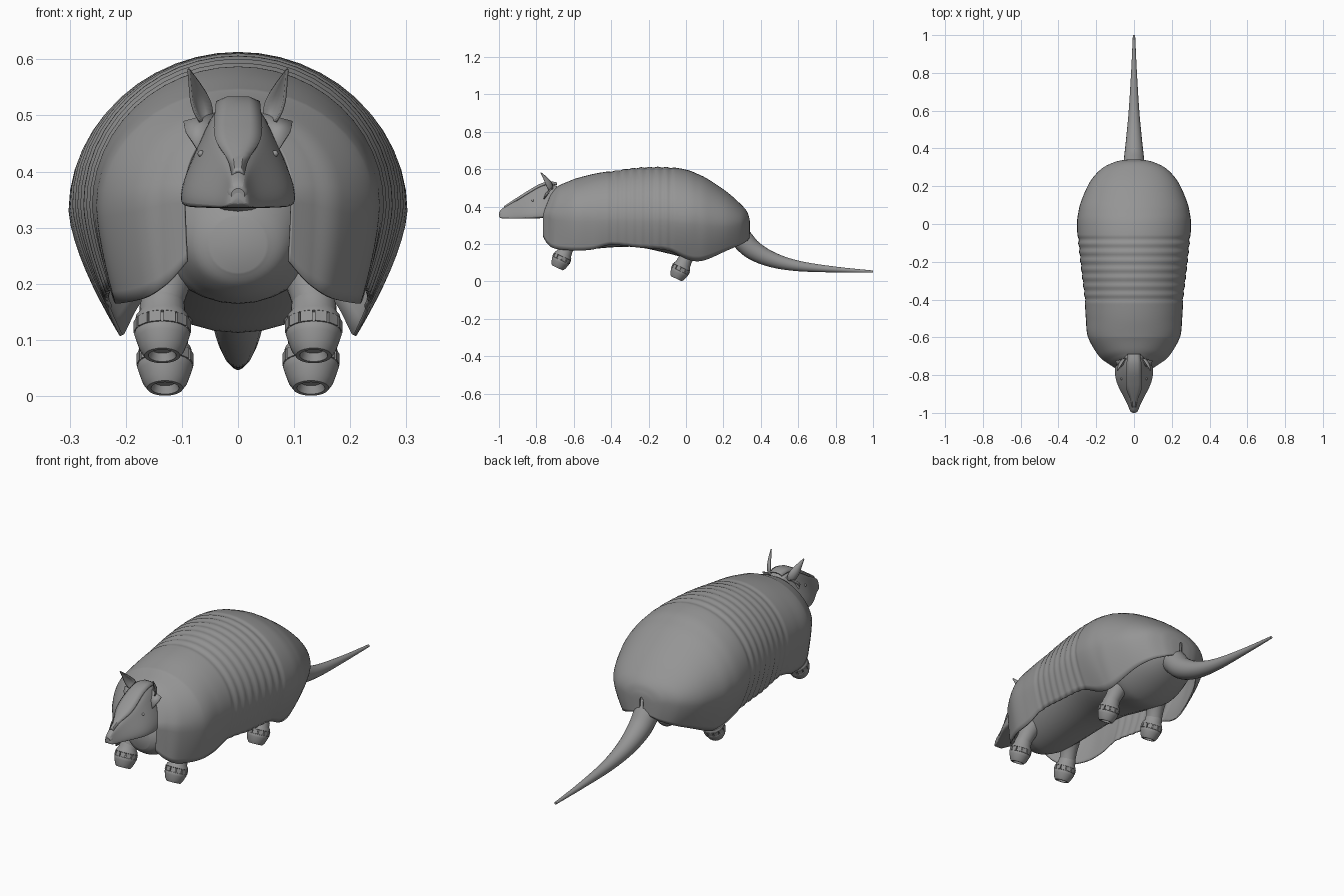
import bpy
import math
from mathutils import Vector, Matrix

cube = bpy.data.objects.get("Cube")
if cube:
    bpy.data.objects.remove(cube, do_unlink=True)

# One plain grey material
grey = bpy.data.materials.new("grey hide")
grey.use_nodes = True
grey.diffuse_color = (0.3, 0.3, 0.3, 1)
grey.node_tree.nodes["Principled BSDF"].inputs["Base Color"].default_value = (0.3, 0.3, 0.3, 1)


def finish(ob, angle=40):
    ob.data.materials.append(grey)
    bpy.ops.object.select_all(action='DESELECT')
    ob.select_set(True)
    bpy.context.view_layer.objects.active = ob
    bpy.ops.object.shade_smooth_by_angle(angle=math.radians(angle))
    return ob


def mesh(name, verts, faces, angle=40):
    me = bpy.data.meshes.new(name)
    me.from_pydata(verts, [], faces)
    me.update()
    ob = bpy.data.objects.new(name, me)
    bpy.context.collection.objects.link(ob)
    return finish(ob, angle)


def loft(name, rings, closed=True, caps=True, angle=40):
    n = len(rings[0])
    verts = [p for ring in rings for p in ring]
    faces = []
    for i in range(len(rings) - 1):
        for j in range(n if closed else n - 1):
            k = (j + 1) % n
            faces.append((i * n + j, i * n + k, (i + 1) * n + k, (i + 1) * n + j))
    if caps:
        faces.append(tuple(reversed(range(n))))
        faces.append(tuple(range(len(verts) - n, len(verts))))
    return mesh(name, verts, faces, angle)


def spline(keys, steps):
    """Smooth rows of numbers between the key rows."""
    out = []
    for i in range(len(keys) - 1):
        a, b, c, d = (keys[min(max(k, 0), len(keys) - 1)] for k in range(i - 1, i + 3))
        for s in range(steps):
            t = s / steps
            out.append([q + t * (r - p) / 2 + t * t * (p - 2.5 * q + 2 * r - s_ / 2)
                        + t ** 3 * (1.5 * (q - r) + (s_ - p) / 2)
                        for p, q, r, s_ in zip(a, b, c, d)])
    return out + [list(keys[-1])]


def modifier(ob, kind, **settings):
    m = ob.modifiers.new(kind.title(), kind)
    for key, value in settings.items():
        setattr(m, key, value)


def tube(name, points):
    rows = spline(points, 6)
    centres = [Vector(r[:3]) for r in rows]
    rings = []
    for i, row in enumerate(rows):
        along = centres[min(i + 1, len(rows) - 1)] - centres[max(i - 1, 0)]
        turn = along.to_track_quat('Z', 'X')
        rings.append([centres[i] + turn @ Vector((row[3] * math.cos(a), row[3] * math.sin(a), 0))
                      for a in (k * math.tau / 20 for k in range(20))])
    return loft(name, rings)


# Armoured shell: y, top, widest height, half width, rim height, rim tuck
shell_keys = [
    (-.765, .49, .36, .097, .24, .95), (-.74, .505, .36, .135, .2, .95),
    (-.70, .522, .35, .185, .175, .9), (-.60, .547, .34, .243, .165, .87),
    (-.50, .573, .34, .255, .17, .87), (-.40, .59, .34, .262, .195, .87),
    (-.25, .61, .34, .28, .18, .85), (-.10, .612, .34, .296, .165, .8),
    (0, .597, .33, .302, .12, .72), (.06, .575, .33, .295, .107, .71),
    (.12, .545, .32, .28, .12, .72), (.22, .477, .31, .235, .165, .75),
    (.29, .415, .31, .175, .195, .78), (.325, .375, .31, .11, .215, .8),
    (.338, .34, .3, .06, .23, .85), (.342, .315, .29, .01, .24, .9)]
rings = []
for y, top, mid, wide, rim, tuck in spline(shell_keys, 16):
    grow = 1
    if -.42 < y < -.06:
        grow -= .009 - .009 * math.cos((y + .42) / .045 * math.tau)
    half = []
    for k in range(9):
        t = 1 - k / 8
        half.append((wide * grow * (1 - (1 - tuck) * t ** 1.5), mid - t * (mid - rim)))
    for k in range(1, 13):
        a = k / 12 * math.pi / 2
        half.append((wide * grow * math.cos(a), mid + (top - mid) * grow * math.sin(a)))
    # The collar edge leans back towards the top
    lean = .4 * max(0, (-.6 - y) / .165)
    rings.append([(x, y + lean * max(0, z - mid), z) for x, z in half]
                 + [(-x, y + lean * max(0, z - mid), z) for x, z in half[-2::-1]])
shell = loft("shell", rings, closed=False, caps=False)
modifier(shell, 'SOLIDIFY', thickness=.006, offset=1)

# Soft body under the shell: y, centre height, half width, half height
body_keys = [(-.75, .27, .05, .05), (-.73, .275, .085, .08), (-.68, .3, .12, .13),
             (-.6, .33, .17, .165), (-.3, .35, .2, .165), (-.1, .33, .22, .18),
             (.03, .315, .22, .2), (.1, .305, .215, .185), (.2, .3, .18, .14),
             (.28, .29, .11, .08), (.32, .28, .04, .03)]
loft("body", [[(w * math.cos(a), y, z + h * math.sin(a))
               for a in (k * math.tau / 32 for k in range(32))]
              for y, z, w, h in spline(body_keys, 5)])
tube("neck", [(0, -.77, .415, .07), (0, -.71, .40, .08), (0, -.6, .38, .1)])

# Wedge-shaped head: y, top, half width at top, half width at jaw, jaw height
head_keys = [(-1, .374, .01, .016, .341), (-.985, .39, .012, .024, .336),
             (-.95, .41, .016, .036, .335), (-.9, .442, .027, .064, .335),
             (-.84, .48, .036, .096, .335), (-.78, .517, .039, .106, .336),
             (-.72, .526, .04, .1, .345), (-.66, .5, .035, .075, .38)]
rings = []
for y, top, tw, jw, low in head_keys:
    tall = top - low
    half = [(jw * .9, low), (jw, low + tall * .03), (jw * .97, low + tall * .25),
            (tw + (jw - tw) * .35, low + tall * .7), (tw, top - .003)]
    rings.append([(0, y, low)] + [(x, y, z) for x, z in half] + [(0, y, top)]
                 + [(-x, y, z) for x, z in reversed(half)])
modifier(loft("head", rings), 'SUBSURF', levels=2, render_levels=2)
tube("nose", [(0, -.998, .358, .012), (0, -.985, .36, .019), (0, -.95, .365, .022)])

# Raised shield along the forehead
shield_keys = [(-.97, .398, .008), (-.93, .424, .016), (-.88, .456, .037), (-.84, .481, .042),
               (-.78, .515, .039), (-.73, .528, .037), (-.69, .523, .032)]
shield = loft("forehead_shield", [[(-w, y, z - .006), (-w * .5, y, z + .002), (w * .5, y, z + .002),
                                   (w, y, z - .006)] for y, z, w in spline(shield_keys, 4)],
              closed=False, caps=False)
modifier(shield, 'SOLIDIFY', thickness=.008, offset=0)


def ear(name, side):
    # Cupped leaf bent forward and outward
    rows = [(0, .014), (.2, .022), (.45, .023), (.7, .015), (.9, .006), (1, .001)]
    base, tip = Vector((.057, -.725, .49)), Vector((.087, -.778, .582))
    rings = []
    for t, w in spline(rows, 3):
        c = base.lerp(tip, t) + Vector((-.004, .012, -.004)) * math.sin(t * math.pi)
        ring = []
        for u in (-1, -.5, 0, .5, 1):
            p = c + Vector((.7, -.7, -.1)) * (u * w) + Vector((.5, .5, 0)) * w * (.6 - .6 * u * u)
            ring.append((p.x * side, p.y, p.z))
        rings.append(ring)
    ob = loft(name, rings, closed=False, caps=False)
    modifier(ob, 'SOLIDIFY', thickness=.005, offset=0)


def foot(name, x, y, z):
    # Turned cup-shaped foot with a hollow sole, tilted forward
    profile = [(.001, .014), (.02, .014), (.025, 0), (.032, 0), (.04, .012), (.047, .032),
               (.05, .042), (.049, .045), (.044, .047), (.044, .065), (.049, .067),
               (.047, .076), (.041, .084), (.04, .1), (.035, .115)]
    place = Matrix.Translation((x, y, z)) @ Matrix.Rotation(math.radians(-25), 4, 'X')
    loft(name, [[place @ Vector((r * math.cos(a), r * math.sin(a), h))
                 for a in (k * math.tau / 24 for k in range(24))] for r, h in profile], angle=35)
    # Band of separate scales round the ankle
    verts, faces = [], []
    for k in range(12):
        start = len(verts)
        for h in (.046, .066):
            for r, turn in ((.04, .08), (.051, .08), (.051, .92), (.04, .92)):
                a = (k + turn) * math.tau / 12
                verts.append(place @ Vector((r * math.cos(a), r * math.sin(a), h)))
        faces += [tuple(start + i for i in f) for f in
                  ((3, 2, 1, 0), (4, 5, 6, 7), (0, 1, 5, 4), (1, 2, 6, 5), (2, 3, 7, 6), (3, 0, 4, 7))]
    mesh(name + "_scales", verts, faces, 20)
    return place @ Vector((0, 0, .1))


# Paired parts
for side, label in ((1, "left"), (-1, "right")):
    ear(label + "_ear", side)
    flap = mesh(label + "_neck_flap", [(side * x, y, z) for x, y, z in (
        (.035, -.71, .505), (.097, -.725, .488), (.094, -.74, .472), (.068, -.765, .432),
        (.05, -.75, .47))], [(0, 1, 2, 3, 4)])
    modifier(flap, 'SOLIDIFY', thickness=.006, offset=0)
    bpy.ops.mesh.primitive_uv_sphere_add(segments=12, ring_count=8, radius=.006,
                                         location=(side * .066, -.82, .432))
    bpy.context.object.name = label + "_eye"
    finish(bpy.context.object)
    for end, x, y, z in (("front", .135, -.688, .072), ("hind", .13, -.052, .014)):
        top = foot(f"{label}_{end}_foot", side * x, y, z)
        tube(f"{label}_{end}_leg", [(top.x, top.y, top.z, .037),
                                    (top.x * .92, top.y + .022, top.z + .045, .042),
                                    (top.x * .75, top.y + .06, top.z + .13, .065)])

# Long tapering tail
tube("tail", [(0, .24, .3, .06), (0, .3, .225, .058), (0, .36, .166, .052), (0, .46, .116, .041),
              (0, .6, .082, .028), (0, .8, .063, .0155), (0, 1, .052, .006)])
